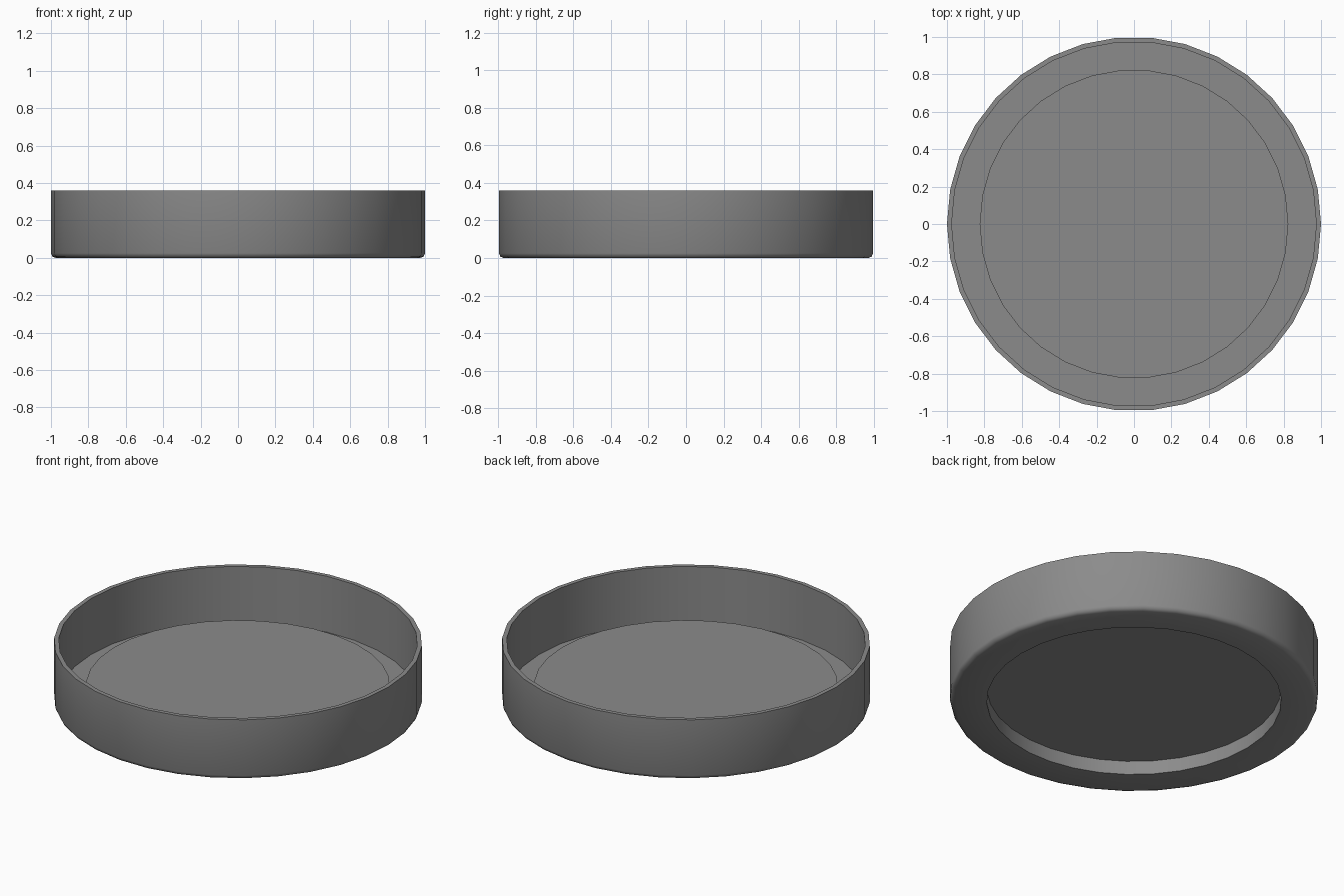
import bpy, bmesh, math

if "Cube" in bpy.data.objects:
    bpy.data.objects.remove(bpy.data.objects["Cube"])

SIDES = 34      # low-poly round outline
T = 0.025       # shell thickness
HEIGHT = 0.36
STEP = 0.082    # height of the raised centre

# Closed cross-section (radius, z), from underside centre round to top centre
bevel = [(1 - T + T * math.sin(a), T - T * math.cos(a))
         for a in (math.radians(d) for d in (0, 45, 90))]
profile = [(0, STEP), (0.80, STEP), (0.80, 0)] + bevel + [
    (1.0, HEIGHT), (1 - T, HEIGHT), (1 - T, T),
    (0.80 + T, T), (0.80 + T, STEP + T), (0, STEP + T)]


def lathe(name, points, sides):
    bm = bmesh.new()
    verts = [bm.verts.new((r, 0, z)) for r, z in points]
    edges = [bm.edges.new(pair) for pair in zip(verts, verts[1:])]
    bmesh.ops.spin(bm, geom=verts + edges, cent=(0, 0, 0), axis=(0, 0, 1),
                   angle=math.tau, steps=sides)
    bmesh.ops.remove_doubles(bm, verts=bm.verts, dist=1e-4)
    bmesh.ops.recalc_face_normals(bm, faces=bm.faces)
    mesh = bpy.data.meshes.new(name)
    bm.to_mesh(mesh)
    bm.free()
    obj = bpy.data.objects.new(name, mesh)
    bpy.context.collection.objects.link(obj)
    return obj


# Shallow round tray with raised centre and matching recess below
tray = lathe("round_tray", profile, SIDES)
bpy.context.view_layer.objects.active = tray
tray.select_set(True)
bpy.ops.object.shade_smooth_by_angle(angle=math.radians(60))

# Dark grey finish
grey = bpy.data.materials.new("dark_grey")
grey.diffuse_color = (0.26, 0.26, 0.26, 1)
grey.use_nodes = True
grey.node_tree.nodes["Principled BSDF"].inputs["Base Color"].default_value = grey.diffuse_color
tray.data.materials.append(grey)
